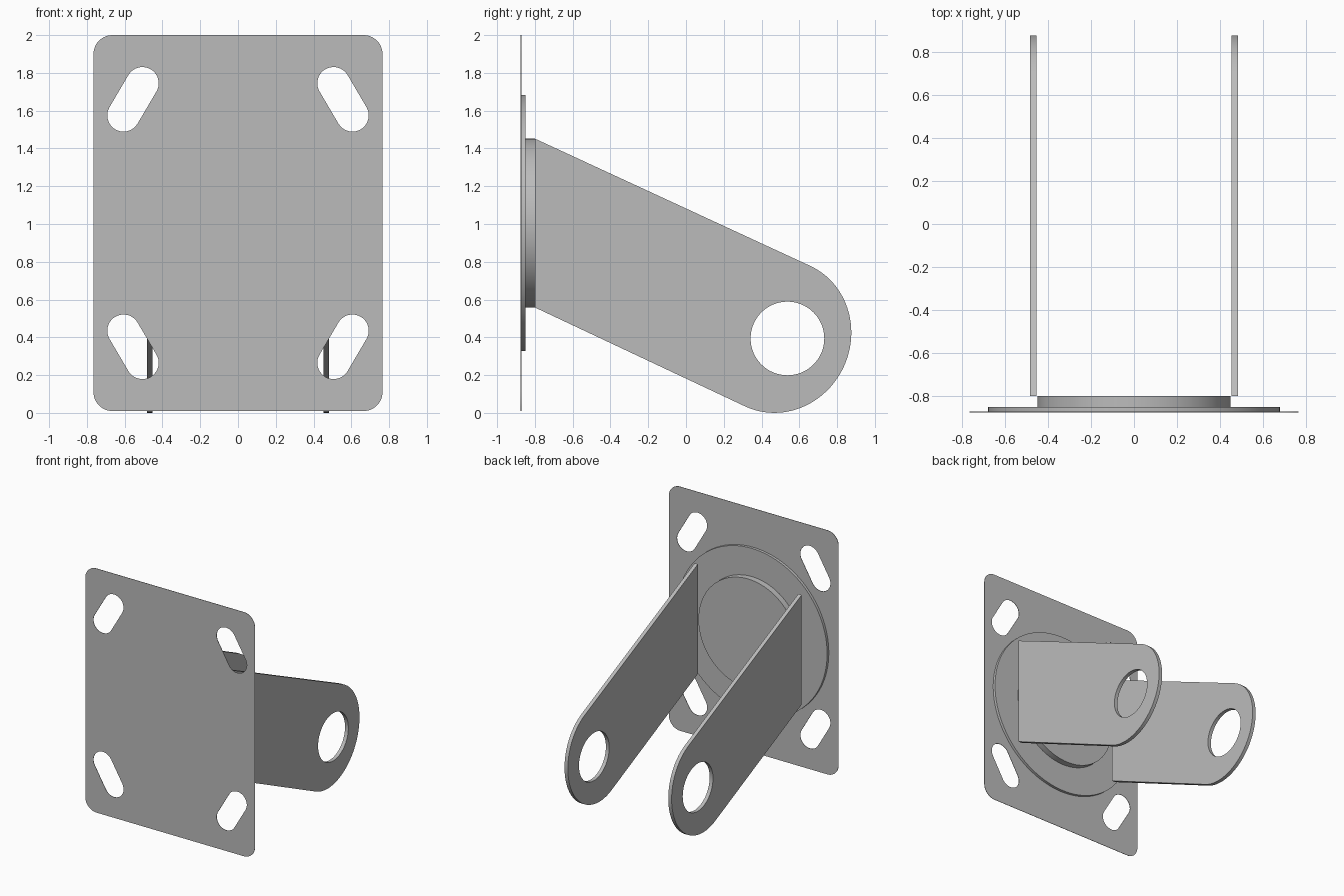
import bpy
import bmesh
from math import cos, sin, pi, atan2
from mathutils import Matrix, Vector

cube = bpy.data.objects.get("Cube")
if cube:
    bpy.data.objects.remove(cube, do_unlink=True)

steel = bpy.data.materials.new("grey steel")
steel.use_nodes = True
steel.diffuse_color = (0.5, 0.5, 0.5, 1)
steel.node_tree.nodes["Principled BSDF"].inputs["Base Color"].default_value = (0.5, 0.5, 0.5, 1)

FACING_BACK = Matrix(((1, 0, 0), (0, 0, -1), (0, 1, 0)))   # outline in x, z
FACING_SIDE = Matrix(((0, 0, 1), (1, 0, 0), (0, 1, 0)))    # outline in y, z
MID_Z = 1.005


def arc(cx, cy, r, start, end, steps):
    return [(cx + r * cos(start + (end - start) * i / steps),
             cy + r * sin(start + (end - start) * i / steps)) for i in range(steps + 1)]


def circle(cx, cy, r, steps=96):
    return arc(cx, cy, r, 0, 2 * pi, steps)[:-1]


def slot(a, b, r):
    """Rounded slot outline between two end centres."""
    t = atan2(b[1] - a[1], b[0] - a[0])
    return arc(*b, r, t - pi / 2, t + pi / 2, 20) + arc(*a, r, t + pi / 2, t + 3 * pi / 2, 20)


def cut_sheet(name, loops, thickness, facing, location):
    """Solid sheet from an outer outline followed by hole outlines."""
    curve = bpy.data.curves.new(name + "_outline", "CURVE")
    curve.dimensions = "2D"
    curve.fill_mode = "BOTH"
    curve.extrude = thickness / 2
    for loop in loops:
        spline = curve.splines.new("POLY")
        spline.points.add(len(loop) - 1)
        for point, (u, v) in zip(spline.points, loop):
            point.co = (u, v, 0, 1)
        spline.use_cyclic_u = True
    helper = bpy.data.objects.new(name + "_outline", curve)
    bpy.context.collection.objects.link(helper)
    bpy.context.view_layer.update()
    deps = bpy.context.evaluated_depsgraph_get()
    mesh = bpy.data.meshes.new_from_object(helper.evaluated_get(deps))
    bpy.data.objects.remove(helper, do_unlink=True)
    bpy.data.curves.remove(curve)
    mesh.name = name
    bm = bmesh.new()
    bm.from_mesh(mesh)
    bmesh.ops.remove_doubles(bm, verts=bm.verts, dist=0.0001)
    bmesh.ops.transform(bm, matrix=Matrix.Translation(Vector(location)) @ facing.to_4x4(),
                        verts=bm.verts)
    bmesh.ops.recalc_face_normals(bm, faces=bm.faces)
    bm.to_mesh(mesh)
    bm.free()
    mesh.materials.clear()
    mesh.materials.append(steel)
    obj = bpy.data.objects.new(name, mesh)
    bpy.context.collection.objects.link(obj)
    bpy.ops.object.select_all(action="DESELECT")
    obj.select_set(True)
    bpy.context.view_layer.objects.active = obj
    bpy.ops.object.shade_smooth_by_angle(angle=pi / 6)
    return obj


# Thin mounting plate with rounded corners and four slanted slots
half_w, half_h, corner = 0.765, 0.995, 0.1
plate = []
for i, (sx, sz) in enumerate(((1, 1), (-1, 1), (-1, -1), (1, -1))):
    plate += arc(sx * (half_w - corner), MID_Z + sz * (half_h - corner), corner,
                 i * pi / 2, (i + 1) * pi / 2, 12)
slots = [slot((sx * 0.506, MID_Z + sz * 0.74), (sx * 0.606, MID_Z + sz * 0.57), 0.086)
         for sx in (-1, 1) for sz in (-1, 1)]
cut_sheet("mounting_plate", [plate] + slots, 0.003, FACING_BACK, (0, -0.8735, 0))

# Stepped round boss behind the plate
cut_sheet("base_disc", [circle(0, MID_Z, 0.678)], 0.022, FACING_BACK, (0, -0.861, 0))
cut_sheet("raised_disc", [circle(0, MID_Z, 0.448)], 0.05, FACING_BACK, (0, -0.825, 0))

# Pair of sloping fork arms with a rounded end and an axle hole
along, across = Vector((0.91, -0.414)), Vector((0.414, 0.91))
tip = Vector((0.486, 0.406))
arm = [(-0.8, 1.452), (-0.8, 0.558)]
for u, v in arc(0, 0, 1, -pi / 2, pi / 2, 48):
    arm.append(tuple(tip + along * u * 0.385 + across * v * 0.41))
axle_hole = circle(0.537, 0.394, 0.195, 64)
for side, x in (("left", 0.468), ("right", -0.468)):
    cut_sheet(side + "_arm", [arm, axle_hole], 0.03, FACING_SIDE, (x, 0, 0))
